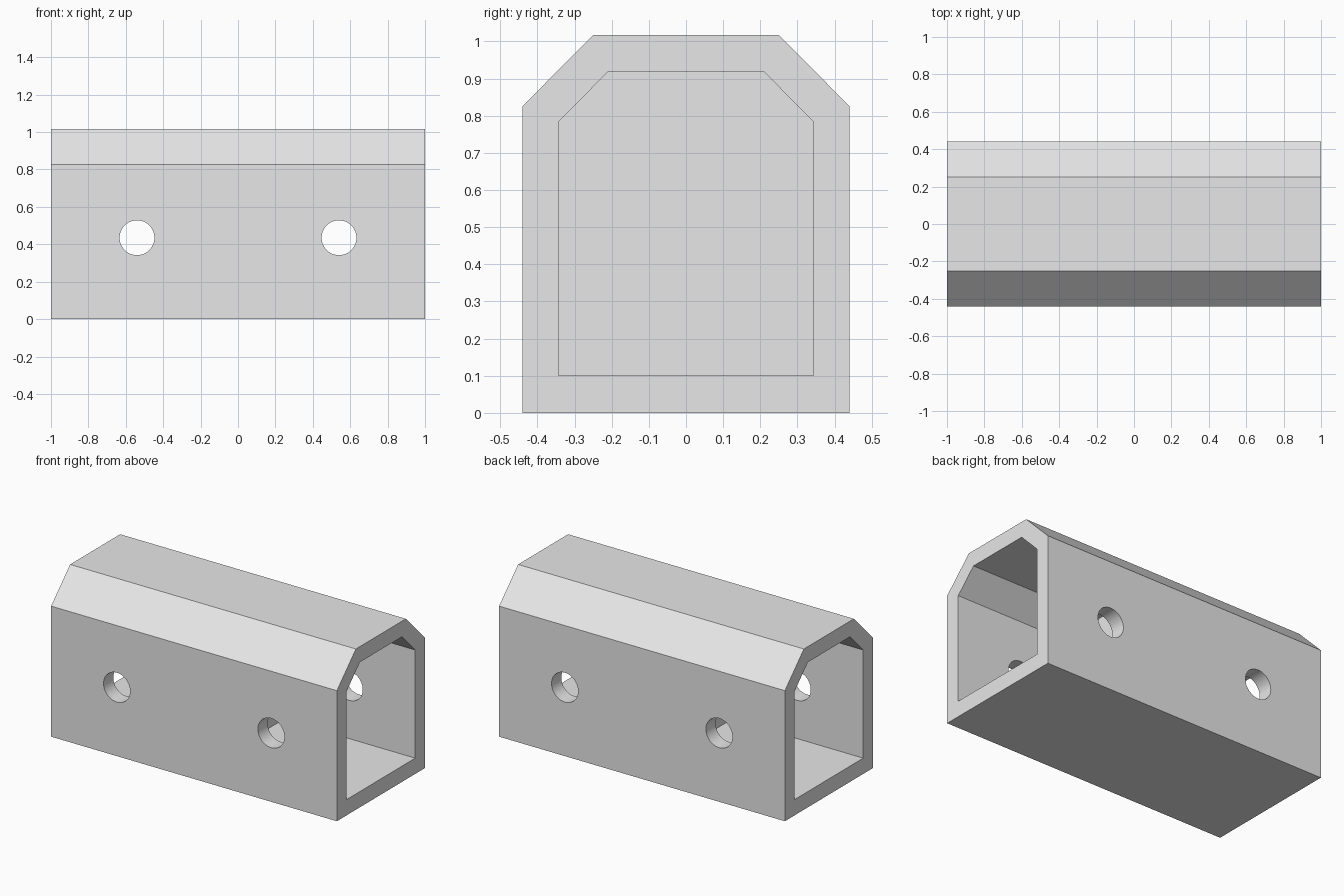
import bpy
import bmesh
from math import pi, radians
from mathutils import Matrix

cube = bpy.data.objects.get("Cube")
if cube:
    bpy.data.objects.remove(cube, do_unlink=True)

grey = bpy.data.materials.new("light_grey")
grey.use_nodes = True
colour = (0.8, 0.8, 0.8, 1)
grey.diffuse_color = colour
grey.node_tree.nodes["Principled BSDF"].inputs["Base Color"].default_value = colour


def add_object(name, bm):
    bmesh.ops.recalc_face_normals(bm, faces=bm.faces)
    mesh = bpy.data.meshes.new(name)
    bm.to_mesh(mesh)
    bm.free()
    mesh.materials.append(grey)
    obj = bpy.data.objects.new(name, mesh)
    bpy.context.collection.objects.link(obj)
    return obj


def prism(name, half, bottom, shoulder, top_half, top, x0, x1):
    """Box section with two chamfered top corners, extruded along x."""
    right = [(half, bottom), (half, shoulder), (top_half, top)]
    profile = right + [(-y, z) for y, z in reversed(right)]
    bm = bmesh.new()
    face = bm.faces.new([bm.verts.new((x0, y, z)) for y, z in profile])
    ext = bmesh.ops.extrude_face_region(bm, geom=[face], use_keep_orig=True)
    verts = [g for g in ext["geom"] if isinstance(g, bmesh.types.BMVert)]
    bmesh.ops.translate(bm, verts=verts, vec=(x1 - x0, 0, 0))
    return add_object(name, bm)


def cross_hole(name, x):
    bm = bmesh.new()
    bmesh.ops.create_cone(
        bm, cap_ends=True, segments=48, radius1=0.093, radius2=0.093, depth=1.2,
        matrix=Matrix.Translation((x, 0, 0.435)) @ Matrix.Rotation(pi / 2, 4, "X"))
    return add_object(name, bm)


# Outer shell
body = prism("hollow_block", 0.44, 0, 0.826, 0.25, 1.017, -1, 1)

# A chamber from each end, leaving a middle wall, and a cross hole in each
cutters = []
for side, name in ((-1, "right"), (1, "left")):
    ends = sorted((side * 0.08, side * 1.1))
    cutters.append(prism(name + "_chamber_cutter", 0.343, 0.1, 0.784, 0.21, 0.918, *ends))
    cutters.append(cross_hole(name + "_hole_cutter", side * 0.54))

bpy.ops.object.select_all(action="DESELECT")
bpy.context.view_layer.objects.active = body
body.select_set(True)
for cutter in cutters:
    cutter.hide_render = True
    mod = body.modifiers.new("cut", "BOOLEAN")
    mod.operation = "DIFFERENCE"
    mod.solver = "EXACT"
    mod.object = cutter
    bpy.ops.object.modifier_apply(modifier=mod.name)
    bpy.data.objects.remove(cutter, do_unlink=True)

# Round hole walls, crisp edges elsewhere
bpy.ops.object.shade_smooth_by_angle(angle=radians(30))
